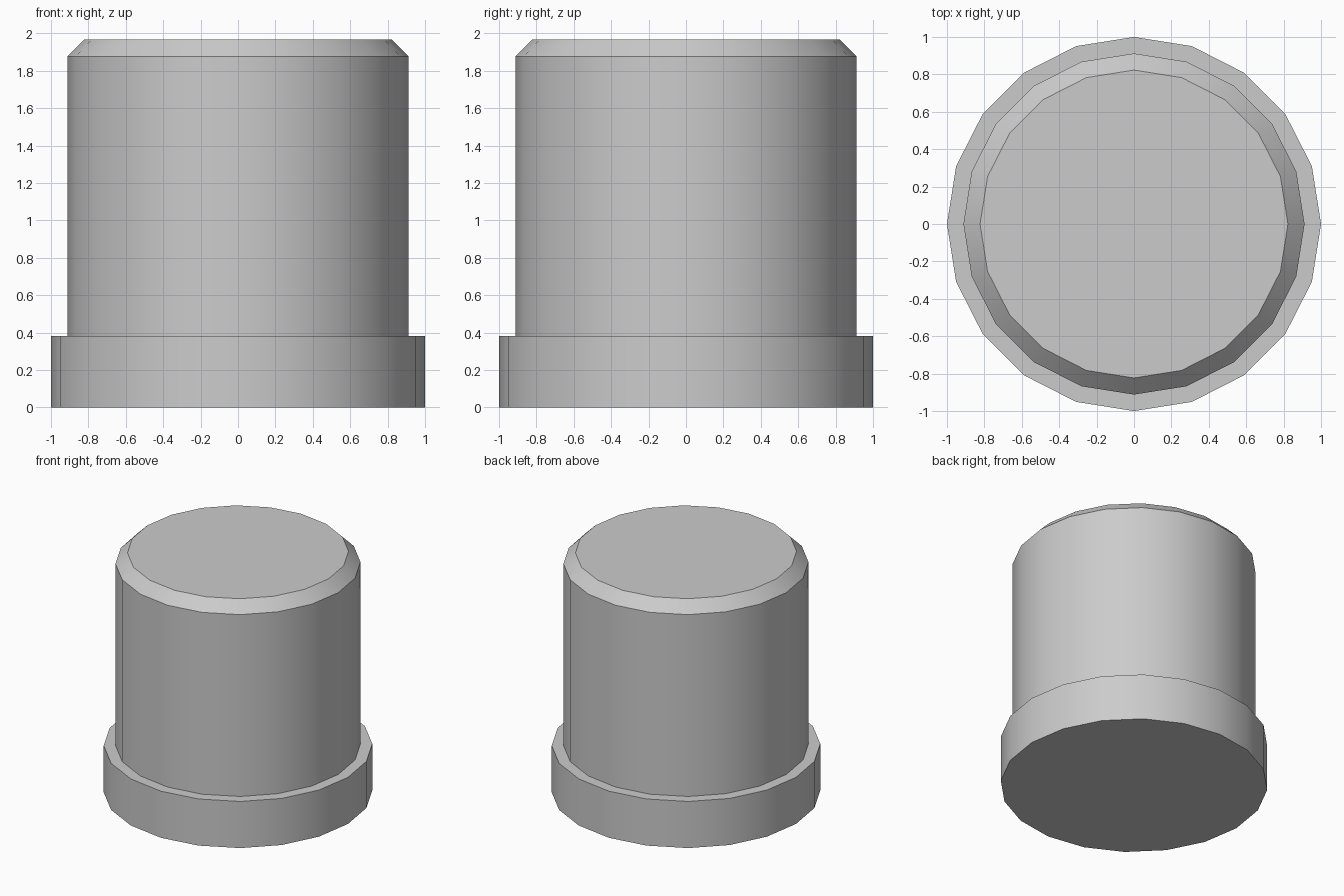
import bpy, bmesh, math

if "Cube" in bpy.data.objects:
    bpy.data.objects.remove(bpy.data.objects["Cube"])

SIDES = 20
# Outer profile (radius, height), from the base up to the chamfered top
PROFILE = [(1.0, 0.0), (1.0, 0.383), (0.912, 0.383), (0.912, 1.877), (0.823, 1.966)]


def lathe(name, profile, sides):
    """Revolve a profile about z and cap both ends."""
    bm = bmesh.new()
    rings = []
    for r, z in profile:
        rings.append([bm.verts.new((r * math.cos(2 * math.pi * i / sides),
                                    r * math.sin(2 * math.pi * i / sides), z))
                      for i in range(sides)])
    for low, high in zip(rings, rings[1:]):
        for i in range(sides):
            j = (i + 1) % sides
            bm.faces.new((low[i], low[j], high[j], high[i]))
    bm.faces.new(rings[0][::-1])
    bm.faces.new(rings[-1])
    bmesh.ops.recalc_face_normals(bm, faces=bm.faces)
    mesh = bpy.data.meshes.new(name)
    bm.to_mesh(mesh)
    bm.free()
    obj = bpy.data.objects.new(name, mesh)
    bpy.context.collection.objects.link(obj)
    return obj


# Cylindrical plug with a wider base flange
plug = lathe("flanged_plug", PROFILE, SIDES)
bpy.context.view_layer.objects.active = plug
plug.select_set(True)
bpy.ops.object.shade_smooth_by_angle(angle=math.radians(30))
